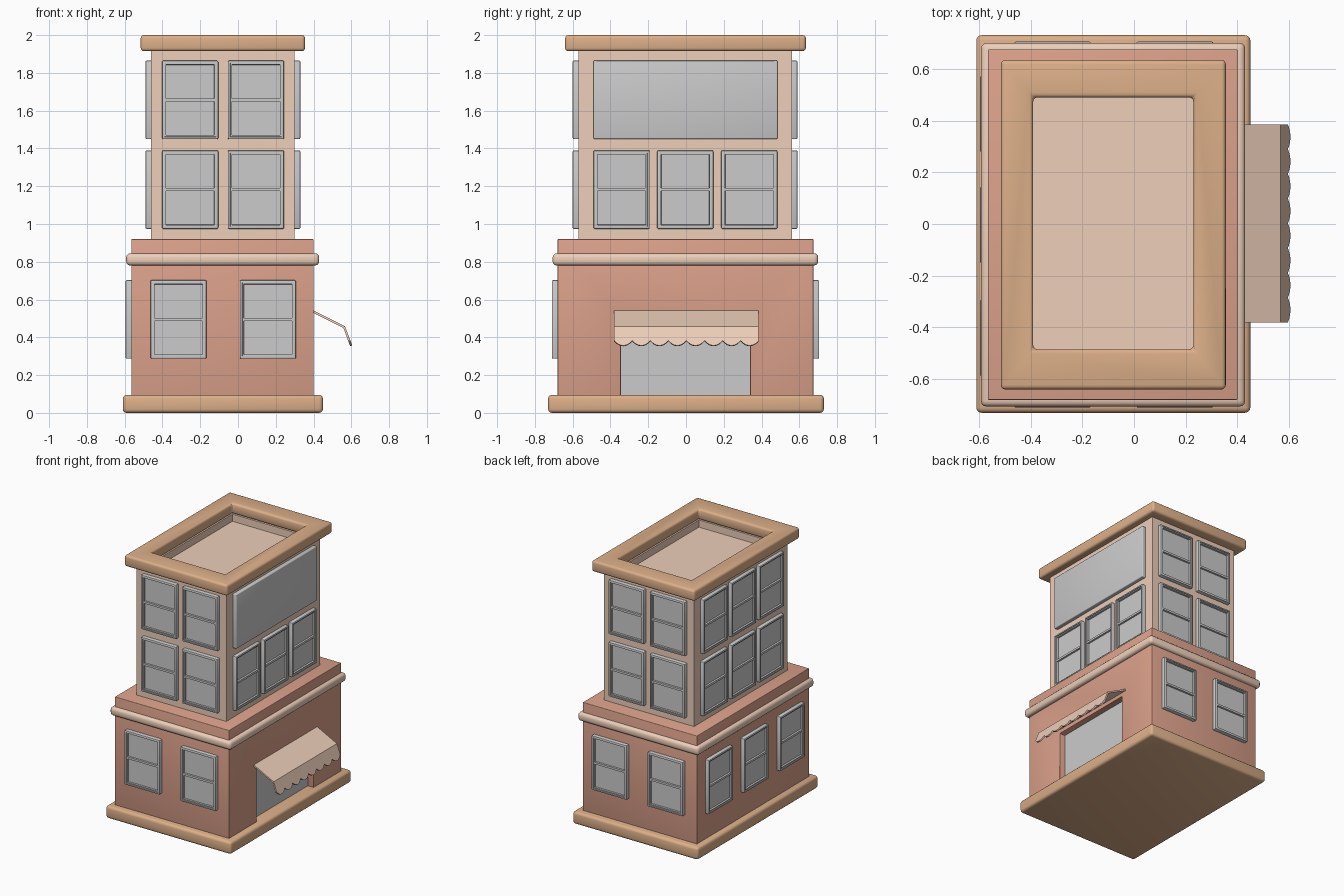
import bpy, bmesh
from math import pi, sin, radians
from mathutils import Vector

if "Cube" in bpy.data.objects:
    bpy.data.objects.remove(bpy.data.objects["Cube"])


def material(name, rgb):
    m = bpy.data.materials.new(name)
    m.diffuse_color = (*rgb, 1)
    m.use_nodes = True
    m.node_tree.nodes["Principled BSDF"].inputs["Base Color"].default_value = m.diffuse_color
    return m


BRICK = material("brick", (0.72, 0.36, 0.26))
CREAM = material("cream", (0.85, 0.62, 0.49))
TAN = material("tan", (0.72, 0.43, 0.25))


def add_object(name, mesh, mat=None):
    ob = bpy.data.objects.new(name, mesh)
    bpy.context.collection.objects.link(ob)
    if mat:
        mesh.materials.append(mat)
    return ob


def box_bmesh(x0, x1, y0, y1, z0, z1):
    bm = bmesh.new()
    bmesh.ops.create_cube(bm, size=1)
    for v in bm.verts:
        v.co = Vector((x0 + (v.co.x + .5) * (x1 - x0),
                       y0 + (v.co.y + .5) * (y1 - y0),
                       z0 + (v.co.z + .5) * (z1 - z0)))
    bm.normal_update()
    return bm


def to_mesh(bm, name):
    me = bpy.data.meshes.new(name)
    bm.to_mesh(me)
    bm.free()
    return me


def finish(ob):
    # apply modifiers and smooth the rounded edges
    bpy.ops.object.select_all(action='DESELECT')
    ob.select_set(True)
    bpy.context.view_layer.objects.active = ob
    if ob.modifiers:
        bpy.ops.object.convert(target='MESH')
    bpy.ops.object.shade_smooth_by_angle(angle=radians(35))


def box(name, dims, mat=None, bevel=0, cutter=None):
    ob = add_object(name, to_mesh(box_bmesh(*dims), name), mat)
    if cutter:
        m = ob.modifiers.new("cut", 'BOOLEAN')
        m.operation = 'DIFFERENCE'
        m.solver = 'EXACT'
        m.object = cutter
    if bevel:
        m = ob.modifiers.new("round", 'BEVEL')
        m.width = bevel
        m.segments = 3
        m.limit_method = 'ANGLE'
    return ob


# cutters for the sunken roof and the doorway
roof_cut = box("roof_cutter", (-.39, .23, -.485, .49, 1.86, 2.1))
door_cut = box("door_cutter", (.345, .5, -.345, .34, .05, .50))
for c in (roof_cut, door_cut):
    c.hide_render = True
    c.display_type = 'WIRE'

# main masses
parts = [
    box("base_slab", (-.61, .45, -.73, .73, 0, .095), TAN, .02),
    box("lower_storey", (-.565, .40, -.68, .675, .09, .92), BRICK, .004, door_cut),
    box("trim_band", (-.592, .43, -.706, .70, .78, .845), CREAM, .022),
    box("upper_storeys", (-.46, .30, -.57, .56, .91, 1.915), CREAM, 0, roof_cut),
    box("cornice", (-.515, .355, -.64, .635, 1.915, 2.0), TAN, .017, roof_cut),
    box("door_panel", (.335, .352, -.345, .34, .09, .50)),
    box("wall_panel", (.29, .33, -.49, .485, 1.45, 1.865), None, .006),
]
for p in parts:
    finish(p)
for c in (roof_cut, door_cut):
    c.hide_set(True)


def window_mesh(w=.297, h=.415, out=.03):
    # sash window facing -y: rounded casing, sunken sash, two deeper panes
    bm = box_bmesh(-w / 2, w / 2, -out, .01, -h / 2, h / 2)
    edges = [e for e in bm.edges if any(v.co.y < 0 for v in e.verts)]
    bmesh.ops.bevel(bm, geom=edges, offset=.006, segments=2, profile=.5,
                    affect='EDGES')
    bm.normal_update()
    front = max((f for f in bm.faces if f.normal.y < -.99),
                key=lambda f: f.calc_area())

    def sink(faces, border, depth):
        bmesh.ops.inset_individual(bm, faces=faces, thickness=border)
        bm.normal_update()
        bmesh.ops.inset_individual(bm, faces=faces, thickness=.001, depth=-depth)
        bm.normal_update()

    sink([front], .009, .006)
    level = front.calc_center_median().y
    bmesh.ops.bisect_plane(bm, geom=[front, *front.edges, *front.verts],
                           dist=1e-6, plane_co=(0, 0, 0), plane_no=(0, 0, 1))
    panes = [f for f in bm.faces
             if all(abs(v.co.y - level) < 1e-5 for v in f.verts)]
    bm.normal_update()
    sink(panes, .011, .014)
    return to_mesh(bm, "window")


WINDOW = window_mesh()
WALL_ANGLE = {"front": 0, "right": pi / 2, "back": pi, "left": -pi / 2}


def windows(wall, level, plane, centres, heights):
    for z in heights:
        for c in centres:
            ob = add_object(f"{level}_{wall}_window", WINDOW)
            ob.location = (c, plane, z) if wall in ("front", "back") else (plane, c, z)
            ob.rotation_euler.z = WALL_ANGLE[wall]
            finish(ob)


# windows on every wall
ROWS = (1.182, 1.657)
COLS = (-.341, -.004, .335)
for wall, up, low in (("front", -.57, -.68), ("back", .56, .675)):
    windows(wall, "upper", up, (-.253, .095), ROWS)
    windows(wall, "lower", low, (-.315, .158), (.495,))
windows("left", "upper", -.46, COLS, ROWS)
windows("left", "lower", -.565, (-.44, -.003, .425), (.495,))
windows("right", "upper", .30, COLS, ROWS[:1])

# awning with scalloped valance
bm = bmesh.new()
SCALLOPS, STEPS = 8, 8
n = SCALLOPS * STEPS
rows = []
for i in range(n + 1):
    y = -.38 + .765 * i / n
    dip = .74 + .26 * abs(sin(pi * i / STEPS)) ** .8
    pts = ((.395, .545), (.567, .458), (.567 + .038 * dip, .458 - .101 * dip))
    rows.append([bm.verts.new((x, y, z)) for x, z in pts])
for a, b in zip(rows, rows[1:]):
    for k in range(2):
        bm.faces.new((a[k], a[k + 1], b[k + 1], b[k]))
bmesh.ops.recalc_face_normals(bm, faces=bm.faces)
if sum(f.normal.z for f in bm.faces) < 0:
    bmesh.ops.reverse_faces(bm, faces=bm.faces)
awning = add_object("awning", to_mesh(bm, "awning"), CREAM)
m = awning.modifiers.new("thickness", 'SOLIDIFY')
m.thickness = .012
m.offset = -1
finish(awning)
